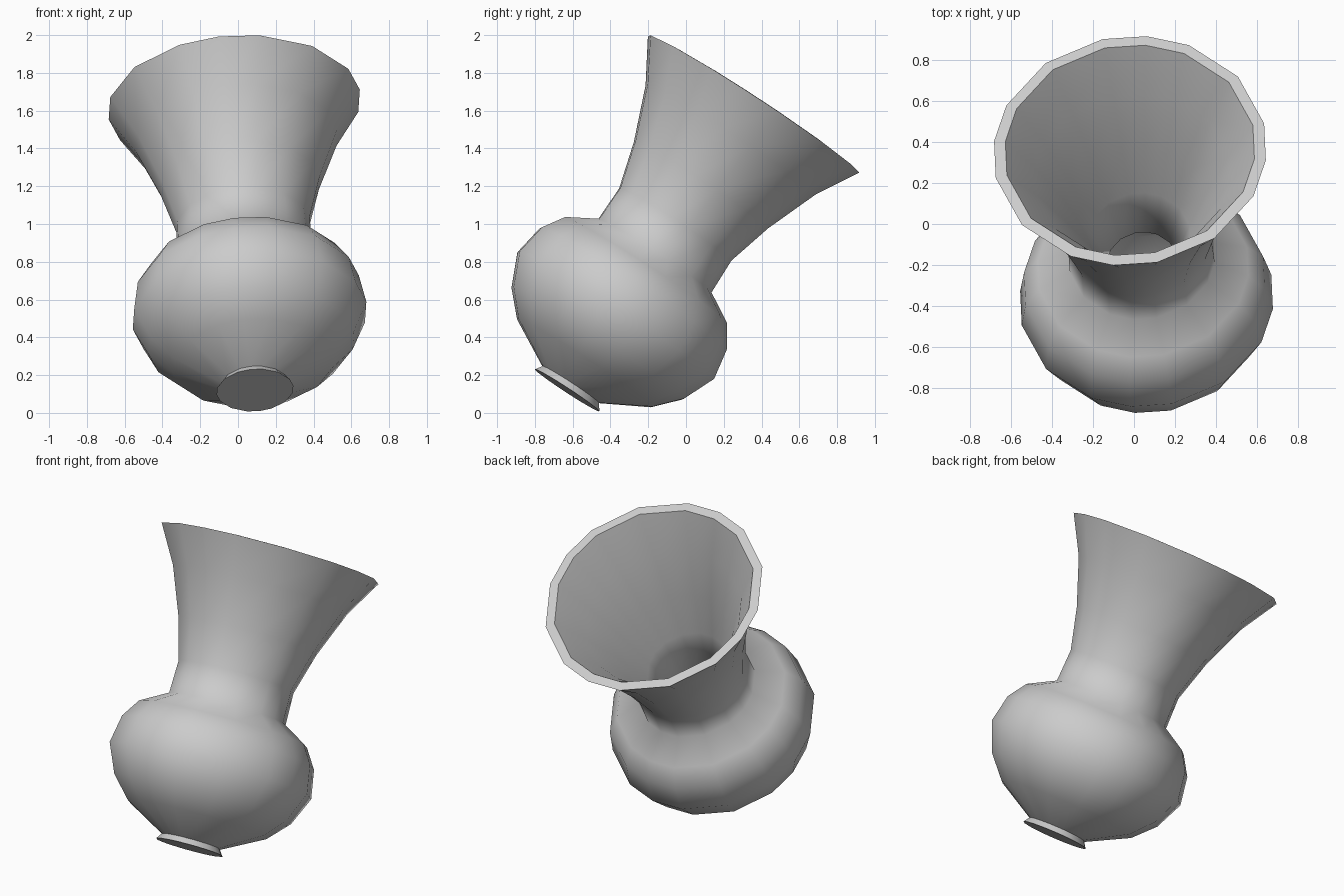
import bpy, bmesh
from math import sin, cos, radians
from mathutils import Vector, Matrix

cube = bpy.data.objects.get("Cube")
if cube:
    bpy.data.objects.remove(cube, do_unlink=True)

# Clay colour
clay = bpy.data.materials.new("grey_clay")
clay.use_nodes = True
colour = (0.6, 0.6, 0.6, 1)
clay.diffuse_color = colour
clay.node_tree.nodes["Principled BSDF"].inputs["Base Color"].default_value = colour

# Profiles as (radius, distance along the axis)
foot = [(0.205, 0), (0.18, 0.036)]
belly = [(0.43, 0.173), (0.547, 0.298), (0.624, 0.473), (0.594, 0.645), (0.52, 0.758)]
neck = [(0.36, 0.851), (0.356, 1.05), (0.426, 1.3), (0.539, 1.586), (0.671, 1.81)]
inside = [(0.615, 1.815), (0.48, 1.587), (0.35, 1.3), (0.25, 1.05), (0.17, 0.82),
          (0.32, 0.7), (0.38, 0.47), (0.2, 0.2)]
outer = foot + belly + neck
profile = outer + inside
sharp_rings = {0, 1, len(outer) - 1, len(outer)}

# Sixteen sides, spaced closer near the quarter points
angles = [radians(q * 90 + a - 6) for q in range(4) for a in (0, 18.5, 45, 71.5)]
sides = len(angles)

bm = bmesh.new()
rings = [[bm.verts.new((r * cos(a), r * sin(a), s)) for a in angles] for r, s in profile]
for low, high in zip(rings, rings[1:]):
    for i in range(sides):
        j = (i + 1) % sides
        bm.faces.new((low[i], low[j], high[j], high[i])).smooth = True
bm.faces.new(rings[0][::-1])
bm.faces.new(rings[-1])

# Crisp foot and lip edges
for k in sharp_rings:
    for i in range(sides):
        bm.edges.get((rings[k][i], rings[k][(i + 1) % sides])).smooth = False
bmesh.ops.recalc_face_normals(bm, faces=bm.faces)

# Lean the vase along its axis
base = Vector((0.09, -0.63, 0.12))
axis = Vector((-0.11, 0.99, 1.515))
lean = Vector((0, 0, 1)).rotation_difference(axis).to_matrix().to_4x4()
bm.transform(Matrix.Translation(base) @ lean)

mesh = bpy.data.meshes.new("vase")
bm.to_mesh(mesh)
bm.free()
mesh.materials.append(clay)
vase = bpy.data.objects.new("vase", mesh)
bpy.context.collection.objects.link(vase)
